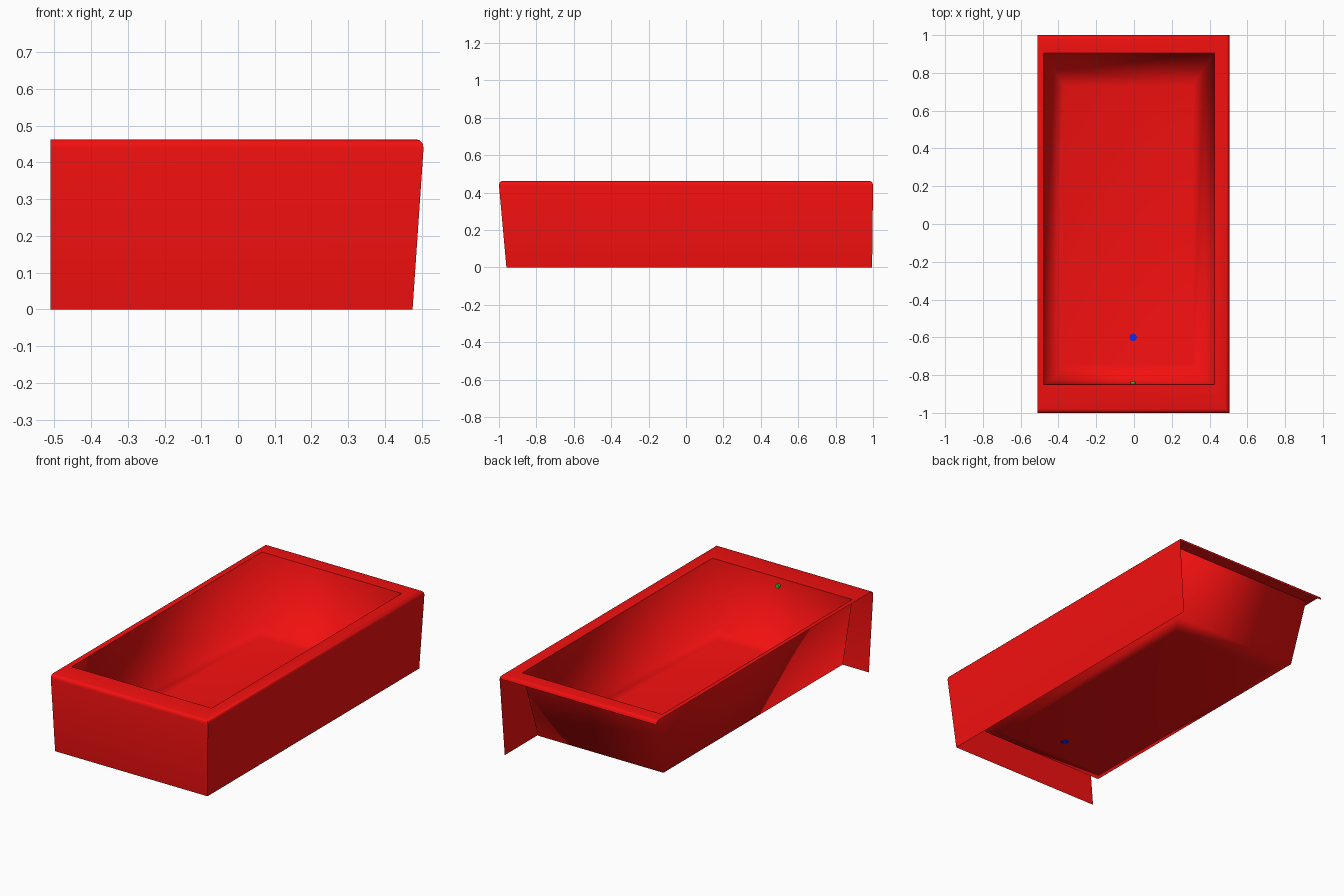
import bpy, bmesh, math

if "Cube" in bpy.data.objects:
    bpy.data.objects.remove(bpy.data.objects["Cube"])

def material(name, rgb):
    m = bpy.data.materials.new(name)
    m.diffuse_color = (*rgb, 1)
    m.use_nodes = True
    m.node_tree.nodes["Principled BSDF"].inputs["Base Color"].default_value = m.diffuse_color
    return m

red = material("red", (0.9, 0.005, 0.005))
blue = material("blue", (0.01, 0.02, 0.8))
green = material("green", (0.05, 0.5, 0.02))

def rect(x0, x1, y0, y1, z):
    return [(x0, y0, z), (x1, y0, z), (x1, y1, z), (x0, y1, z)]

def bridge(bm, a, b, closed=True):
    n = len(a)
    for i in range(n if closed else n - 1):
        j = (i + 1) % n
        bm.faces.new((a[i], a[j], b[j], b[i]))

def finish(bm, name, mat, angle):
    me = bpy.data.meshes.new(name)
    bm.to_mesh(me)
    bm.free()
    ob = bpy.data.objects.new(name, me)
    bpy.context.collection.objects.link(ob)
    me.materials.append(mat)
    bpy.ops.object.select_all(action='DESELECT')
    ob.select_set(True)
    bpy.context.view_layer.objects.active = ob
    bpy.ops.object.shade_smooth_by_angle(angle=math.radians(angle))
    return ob

OPENING = (-0.48, 0.425, -0.85, 0.905)
TOP = 0.463

# Basin: thin tapered shell with a softened floor edge
bm = bmesh.new()
rings = [rect(*OPENING, TOP - 0.003),
         rect(-0.435, 0.375, -0.827, 0.83, 0.077),
         rect(-0.37, 0.31, -0.74, 0.73, 0.055)]
rings = [[bm.verts.new(p) for p in r] for r in rings]
for a, b in zip(rings, rings[1:]):
    bridge(bm, b, a)
    # inward facing walls
bm.faces.new(rings[-1])
bmesh.ops.recalc_face_normals(bm, faces=bm.faces)
if next(f for f in bm.faces if abs(f.normal.z) > 0.99).normal.z < 0:
    bmesh.ops.reverse_faces(bm, faces=bm.faces)
finish(bm, "basin", red, 180)

# Rim with rounded outer edge, plus sloping front and right aprons
bm = bmesh.new()
rows = [rect(*OPENING, TOP - 0.003)]
for d, z in ((0.022, TOP), (0.01, 0.46), (0.003, 0.453), (0.0, 0.44)):
    rows.append(rect(-0.51, 0.505 - d, -1 + d, 1 - d, z))
rows = [[bm.verts.new(p) for p in r] for r in rows]
bridge(bm, rows[0], rows[1])
for a, b in zip(rows[1:], rows[2:]):
    bridge(bm, a, b, closed=False)
foot = [bm.verts.new(p) for p in
        ((-0.51, -0.96, 0), (0.475, -0.96, 0), (0.475, 0.995, 0))]
bridge(bm, rows[-1][:3], foot, closed=False)
bmesh.ops.recalc_face_normals(bm, faces=bm.faces)
if max(bm.faces, key=lambda f: abs(f.normal.z)).normal.z < 0:
    bmesh.ops.reverse_faces(bm, faces=bm.faces)
finish(bm, "rim_and_apron", red, 50)

# Drain and overflow discs
def disc(name, loc, r, depth, rot, mat):
    bpy.ops.mesh.primitive_cylinder_add(vertices=24, radius=r, depth=depth,
                                        location=loc, rotation=rot)
    ob = bpy.context.object
    ob.name = name
    ob.data.materials.append(mat)
    bpy.ops.object.shade_smooth_by_angle(angle=math.radians(40))

disc("drain", (-0.005, -0.6, 0.056), 0.02, 0.01, (0, 0, 0), blue)
disc("overflow", (-0.005, -0.843, 0.415), 0.013, 0.018, (math.pi / 2, 0, 0), green)
